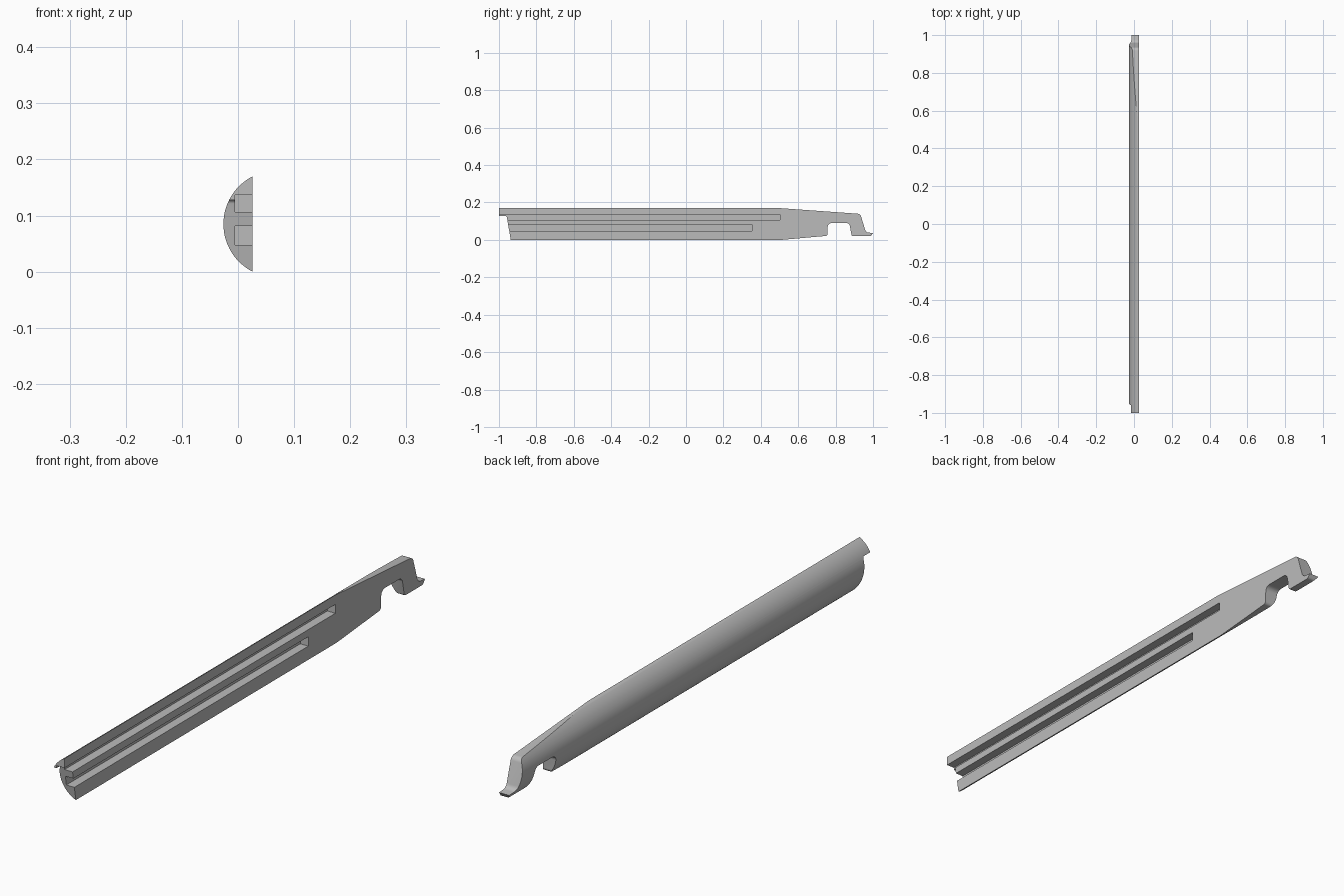
import bpy, bmesh, math
from mathutils import Vector

cube = bpy.data.objects.get("Cube")
if cube:
    bpy.data.objects.remove(cube, do_unlink=True)

FLAT_X, BACK_X, HEIGHT = 0.026, -0.026, 0.17

grey = bpy.data.materials.new("plain_grey")
grey.use_nodes = True
colour = (0.5, 0.5, 0.5, 1)
grey.diffuse_color = colour
grey.node_tree.nodes["Principled BSDF"].inputs["Base Color"].default_value = colour


def extrude(name, points, direction):
    """Solid prism from a closed 3D outline."""
    bm = bmesh.new()
    face = bm.faces.new([bm.verts.new(p) for p in points])
    ring = bmesh.ops.extrude_face_region(bm, geom=[face])["geom"]
    bmesh.ops.translate(bm, vec=direction,
                        verts=[v for v in ring if isinstance(v, bmesh.types.BMVert)])
    bmesh.ops.recalc_face_normals(bm, faces=bm.faces)
    mesh = bpy.data.meshes.new(name)
    bm.to_mesh(mesh)
    bm.free()
    mesh.materials.append(grey)
    obj = bpy.data.objects.new(name, mesh)
    bpy.context.collection.objects.link(obj)
    return obj


def rounded(corners, steps=6):
    """Round each (y, z, radius) corner of an outline."""
    out = []
    for i, (y, z, r) in enumerate(corners):
        p = Vector((y, z))
        a = Vector(corners[i - 1][:2]) - p
        b = Vector(corners[(i + 1) % len(corners)][:2]) - p
        if r == 0:
            out.append(p)
            continue
        half = a.angle(b) / 2
        cut = r / math.tan(half)
        start, end = p + a.normalized() * cut, p + b.normalized() * cut
        centre = p + (a.normalized() + b.normalized()).normalized() * r / math.sin(half)
        for k in range(steps + 1):
            d = start.lerp(end, k / steps) - centre
            out.append(centre + d.normalized() * r)
    return out


def combine(target, tool, operation):
    mod = target.modifiers.new(operation, "BOOLEAN")
    mod.operation, mod.solver, mod.object = operation, "EXACT", tool
    bpy.context.view_layer.objects.active = target
    bpy.ops.object.modifier_apply(modifier=mod.name)
    bpy.data.objects.remove(tool, do_unlink=True)


# Long bar with a circular-segment cross-section
half, depth = HEIGHT / 2, FLAT_X - BACK_X
radius = (half ** 2 + depth ** 2) / (2 * depth)
spread = math.asin(half / radius)
arc = []
for i in range(33):
    t = spread * (i / 16 - 1)
    arc.append((BACK_X + radius - radius * math.cos(t), -1.1, half + radius * math.sin(t)))
bar = extrude("hooked_handle_bar", arc, (0, 2.2, 0))

# Side outline: overhanging lip, tapered nose, hook notch and pointed toe
outline = rounded([
    (-1, 0.17, 0), (0.5, 0.17, 0), (0.932, 0.139, 0.02), (0.962, 0.04, 0.02),
    (1, 0.037, 0), (0.99, 0.021, 0.012), (0.886, 0.021, 0.008), (0.873, 0.09, 0.02),
    (0.758, 0.09, 0.02), (0.757, 0.022, 0.012), (0.51, 0, 0), (-0.937, 0, 0),
    (-0.959, 0.128, 0.008), (-1, 0.128, 0)])
combine(bar, extrude("side_outline", [(-0.1, p.x, p.y) for p in outline], (0.2, 0, 0)),
        "INTERSECT")

# Two grooves in the flat face, open at the front end
for low, high, end in ((0.048, 0.081, 0.353), (0.106, 0.137, 0.503)):
    box = [(-0.005, -1.1, low), (0.1, -1.1, low), (0.1, -1.1, high), (-0.005, -1.1, high)]
    combine(bar, extrude("groove", box, (0, end + 1.1, 0)), "DIFFERENCE")

bpy.ops.object.select_all(action="DESELECT")
bar.select_set(True)
bpy.context.view_layer.objects.active = bar
bpy.ops.object.shade_smooth_by_angle(angle=math.radians(30))
